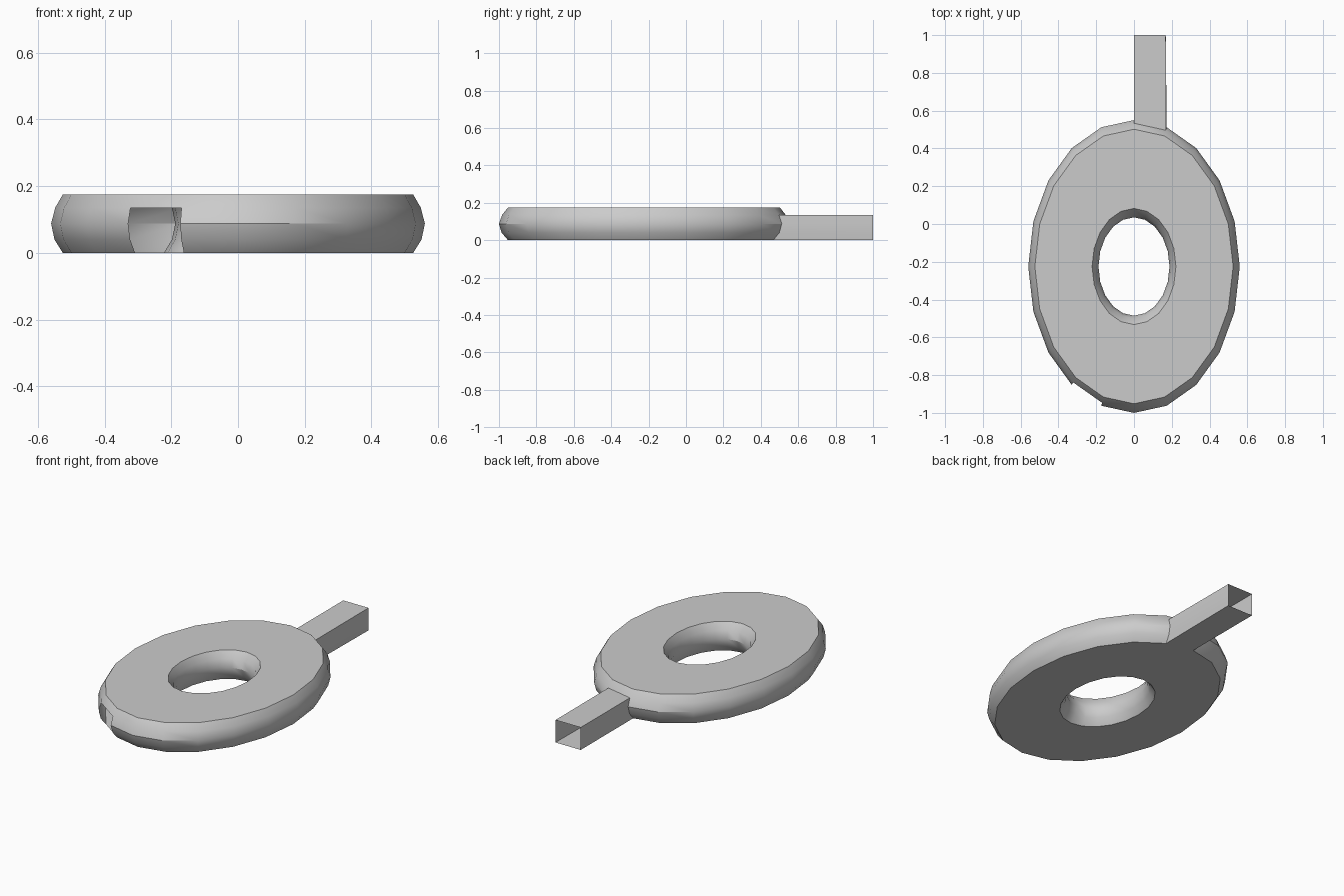
import bpy, bmesh
from math import sin, cos, radians, tau

if "Cube" in bpy.data.objects:
    bpy.data.objects.remove(bpy.data.objects["Cube"])

SIDES = 20
STRETCH = 1.384          # oval: y radius / x radius
Y_CENTRE = -0.225
# Closed cross-section (radius, z): outer bulge upward, then hole wall downward
PROFILE = [(0.525, 0), (0.55, 0.04), (0.56, 0.0875), (0.548, 0.135), (0.525, 0.175),
           (0.222, 0.175), (0.198, 0.135), (0.188, 0.0875), (0.198, 0.04), (0.222, 0)]
HANDLE_SEG, NOTCH_SEG = 0, 11   # segments whose lower outer rim is open


def ring_point(k, j):
    r, z = PROFILE[j]
    a = tau * k / SIDES
    return (r * sin(a), Y_CENTRE + STRETCH * r * cos(a), z)


def finish(bm, name):
    bmesh.ops.recalc_face_normals(bm, faces=bm.faces)
    me = bpy.data.meshes.new(name)
    bm.to_mesh(me)
    bm.free()
    ob = bpy.data.objects.new(name, me)
    bpy.context.collection.objects.link(ob)
    bpy.ops.object.select_all(action='DESELECT')
    ob.select_set(True)
    bpy.context.view_layer.objects.active = ob
    bpy.ops.object.shade_smooth_by_angle(angle=radians(30))
    return ob


# Hollow oval ring, with rim openings for the handle and the notch
bm = bmesh.new()
n = len(PROFILE)
loops = [[bm.verts.new(ring_point(k, j)) for j in range(n)] for k in range(SIDES)]
for k in range(SIDES):
    a, b = loops[k], loops[(k + 1) % SIDES]
    for j in range(n):
        if k in (HANDLE_SEG, NOTCH_SEG) and j < 3:
            continue
        i = (j + 1) % n
        bm.faces.new((a[j], a[i], b[i], b[j]))
finish(bm, "oval_ring")

# Open-ended square tube drawn out of the rim opening
bm = bmesh.new()
near, far = [], []
path = [(HANDLE_SEG, j) for j in range(4)] + [(HANDLE_SEG + 1, j) for j in (3, 2, 1, 0)]
for k, j in path:
    p = ring_point(k, j)
    near.append(bm.verts.new(p))
    far.append(bm.verts.new((0.168 if k else 0, 1, p[2])))
for i in range(len(path)):
    q = (i + 1) % len(path)
    bm.faces.new((near[i], near[q], far[q], far[i]))
finish(bm, "handle_tube")
